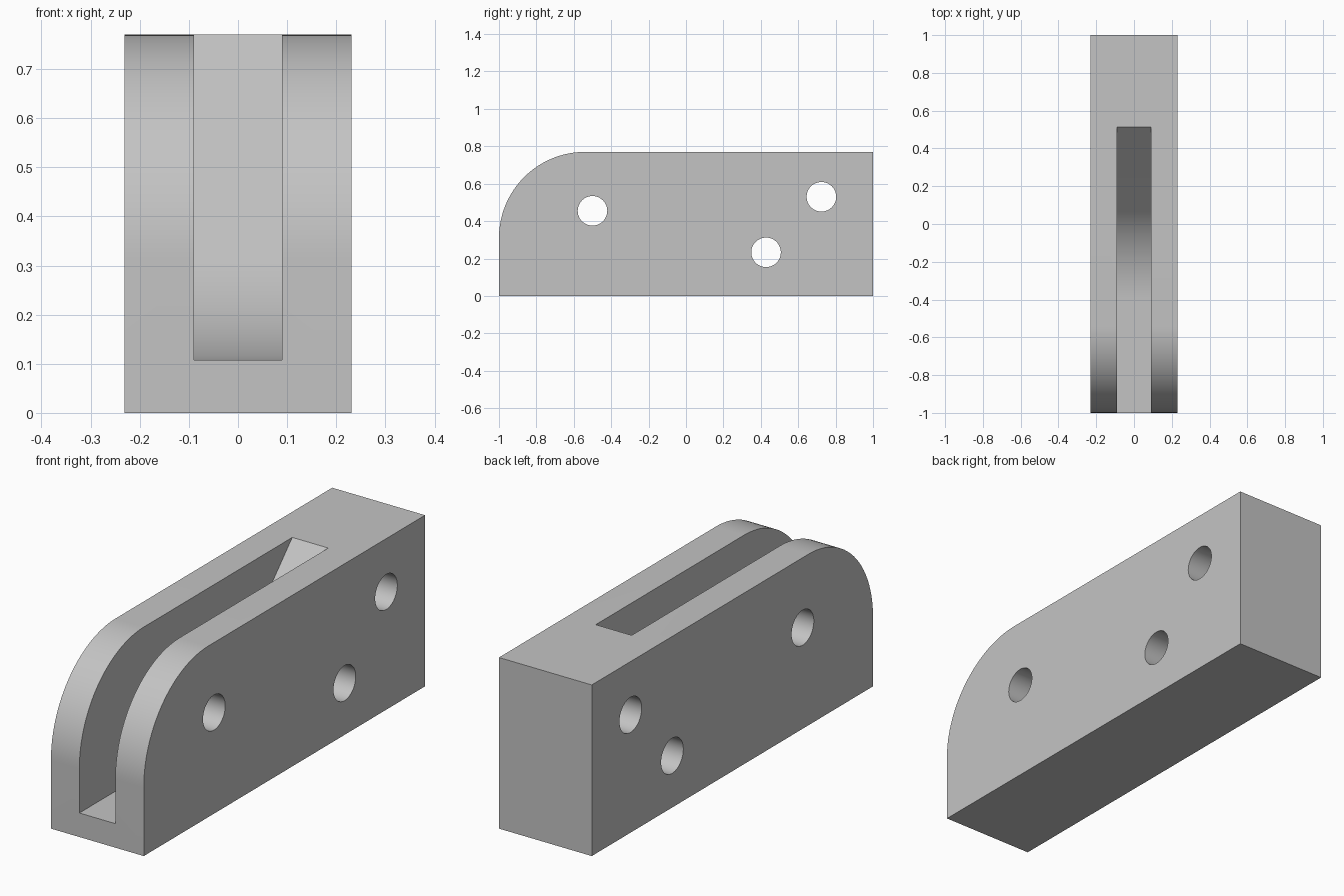
import bpy, bmesh
from math import sin, cos, pi, radians, tan

if "Cube" in bpy.data.objects:
    bpy.data.objects.remove(bpy.data.objects["Cube"])

W, H = 0.231, 0.77          # half width and height of the block
grey = bpy.data.materials.new("light grey")
grey.use_nodes = True
grey.diffuse_color = (0.55, 0.55, 0.55, 1)
grey.node_tree.nodes["Principled BSDF"].inputs["Base Color"].default_value = (0.55, 0.55, 0.55, 1)


def arc(cy, cz, r, start, end, n):
    """Points on an arc in the side plane, angles in degrees."""
    steps = [radians(start + (end - start) * i / n) for i in range(n + 1)]
    return [(cy + r * cos(a), cz + r * sin(a)) for a in steps]


def extrude_profile(name, profile, half):
    """Extrude a (y, z) outline across the width."""
    bm = bmesh.new()
    face = bm.faces.new([bm.verts.new((-half, y, z)) for y, z in profile])
    side = bmesh.ops.extrude_face_region(bm, geom=[face])["geom"]
    moved = [v for v in side if isinstance(v, bmesh.types.BMVert)]
    bmesh.ops.translate(bm, verts=moved, vec=(2 * half, 0, 0))
    bmesh.ops.recalc_face_normals(bm, faces=bm.faces)
    mesh = bpy.data.meshes.new(name)
    bm.to_mesh(mesh)
    bm.free()
    mesh.materials.append(grey)
    obj = bpy.data.objects.new(name, mesh)
    bpy.context.collection.objects.link(obj)
    return obj


# Block with a rounded upper front corner
R = 0.46
body = extrude_profile("slotted_block", [(-1, 0), (1, 0), (1, H)] + arc(R - 1, H - R, R, 90, 180, 32), W)

# Slot with a flat floor that curves up into a sloping rear wall
floor, slot_end, ramp, bend = 0.108, 0.514, 46, 0.65
bend_top = floor + bend * (1 - cos(radians(ramp)))
bend_y = slot_end - (H - bend_top) / tan(radians(ramp)) - bend * sin(radians(ramp))
over = 0.1
slot = [(-1 - over, floor)] + arc(bend_y, floor + bend, bend, -90, ramp - 90, 24)
slot += [(slot_end + over / tan(radians(ramp)), H + over), (-1 - over, H + over)]
cutters = [extrude_profile("slot_cutter", slot, 0.0895)]

# Three cross holes
for y, z in [(-0.5, 0.455), (0.428, 0.233), (0.724, 0.53)]:
    cutters.append(extrude_profile("hole_cutter", arc(y, z, 0.079, 0, 352.5, 47), W + over))

for cutter in cutters:
    mod = body.modifiers.new("cut", "BOOLEAN")
    mod.operation, mod.solver, mod.object = "DIFFERENCE", "EXACT", cutter

# Apply the cuts and discard the cutters
bpy.context.view_layer.objects.active = body
body.select_set(True)
for mod in list(body.modifiers):
    bpy.ops.object.modifier_apply(modifier=mod.name)
for cutter in cutters:
    bpy.data.objects.remove(cutter)
bpy.ops.object.shade_smooth_by_angle(angle=radians(30))
